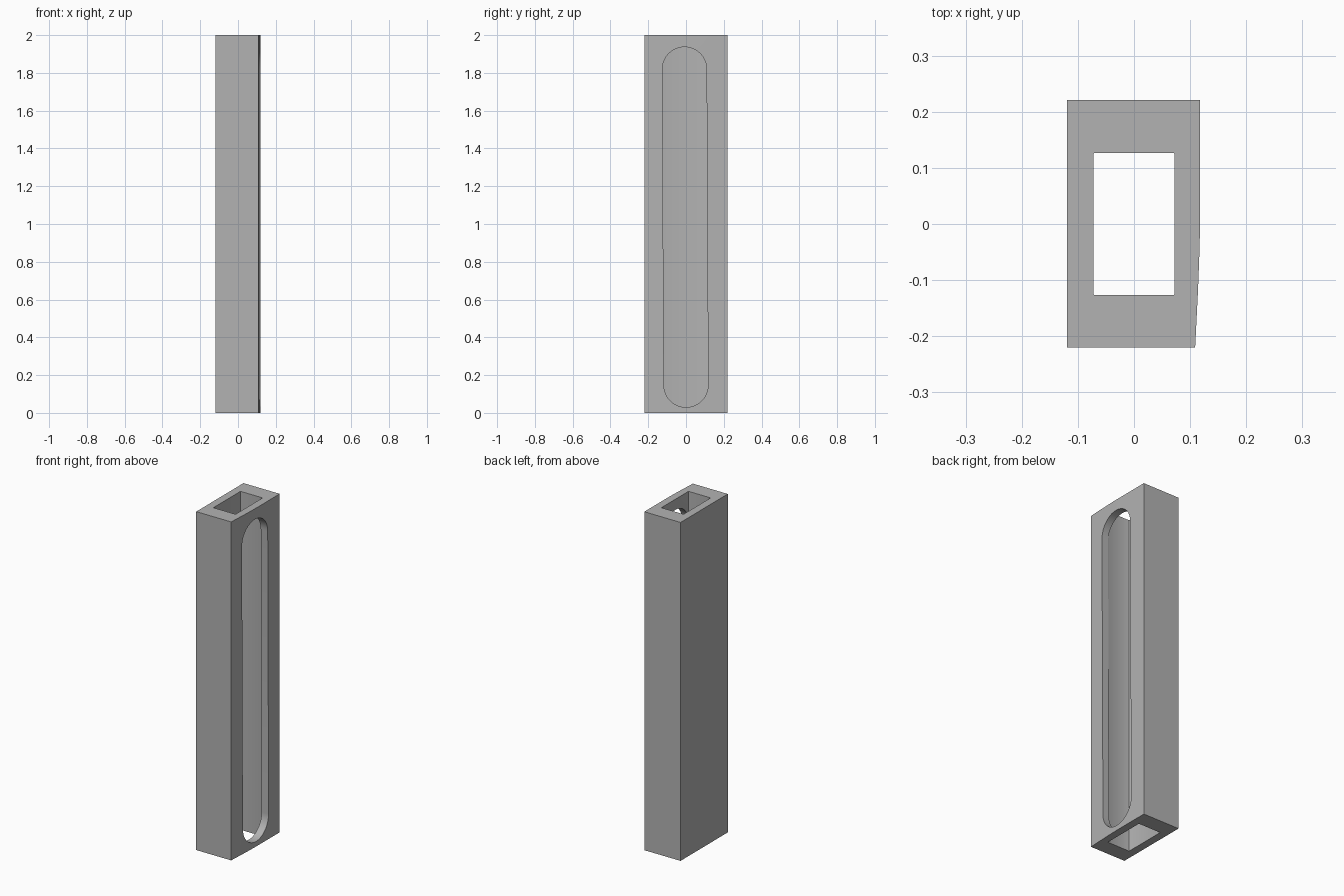
import bpy
import bmesh
from math import cos, sin, pi

default = bpy.data.objects.get("Cube")
if default:
    bpy.data.objects.remove(default, do_unlink=True)

HEIGHT = 2.0

grey = bpy.data.materials.new("plain grey")
grey.use_nodes = True
colour = (0.45, 0.45, 0.45, 1)
grey.diffuse_color = colour
grey.node_tree.nodes["Principled BSDF"].inputs["Base Color"].default_value = colour


def prism(name, points, offset):
    """Extrude a closed outline of 3D points along an offset vector."""
    bm = bmesh.new()
    face = bm.faces.new([bm.verts.new(p) for p in points])
    ext = bmesh.ops.extrude_face_region(bm, geom=[face])
    verts = [v for v in ext["geom"] if isinstance(v, bmesh.types.BMVert)]
    bmesh.ops.translate(bm, verts=verts, vec=offset)
    bmesh.ops.recalc_face_normals(bm, faces=bm.faces)
    mesh = bpy.data.meshes.new(name)
    bm.to_mesh(mesh)
    bm.free()
    mesh.materials.append(grey)
    obj = bpy.data.objects.new(name, mesh)
    bpy.context.collection.objects.link(obj)
    return obj


def arc(cy, cz, radius, start, end, steps):
    angles = [start + (end - start) * i / steps for i in range(steps + 1)]
    return [(cy + radius * cos(a), cz + radius * sin(a)) for a in angles]


# Outer body, with the slotted side tapering slightly toward the front
outline = [(-0.119, -0.22), (0.109, -0.22), (0.114, -0.12), (0.117, -0.04),
           (0.118, 0.04), (0.118, 0.221), (-0.119, 0.221)]
body = prism("square_tube", [(x, y, 0) for x, y in outline], (0, 0, HEIGHT))

# Rectangular bore with tiny rounded corners
hx, hy, r = 0.0725, 0.1265, 0.003
bore = []
for k, (sx, sy) in enumerate([(1, 1), (-1, 1), (-1, -1), (1, -1)]):
    bore += arc(sx * (hx - r), sy * (hy - r), r, k * pi / 2, (k + 1) * pi / 2, 3)
bore_cutter = prism("bore_cutter", [(x, y, -0.1) for x, y in bore], (0, 0, HEIGHT + 0.2))

# Long round-ended slot through the left wall, leaning very slightly
slot = arc(-0.008, 1.82, 0.117, 0, pi, 24) + arc(0, 0.147, 0.117, pi, 2 * pi, 24)
slot_cutter = prism("slot_cutter", [(0, y, z) for y, z in slot], (0.3, 0, 0))

for cutter in (bore_cutter, slot_cutter):
    cut = body.modifiers.new(cutter.name, "BOOLEAN")
    cut.operation = "DIFFERENCE"
    cut.solver = "EXACT"
    cut.object = cutter
    bpy.context.view_layer.objects.active = body
    bpy.ops.object.modifier_apply(modifier=cut.name)
    bpy.data.objects.remove(cutter, do_unlink=True)

# Smooth the slot ends while keeping the edges sharp
bpy.ops.object.select_all(action="DESELECT")
body.select_set(True)
bpy.context.view_layer.objects.active = body
bpy.ops.object.shade_smooth_by_angle(angle=0.5)
